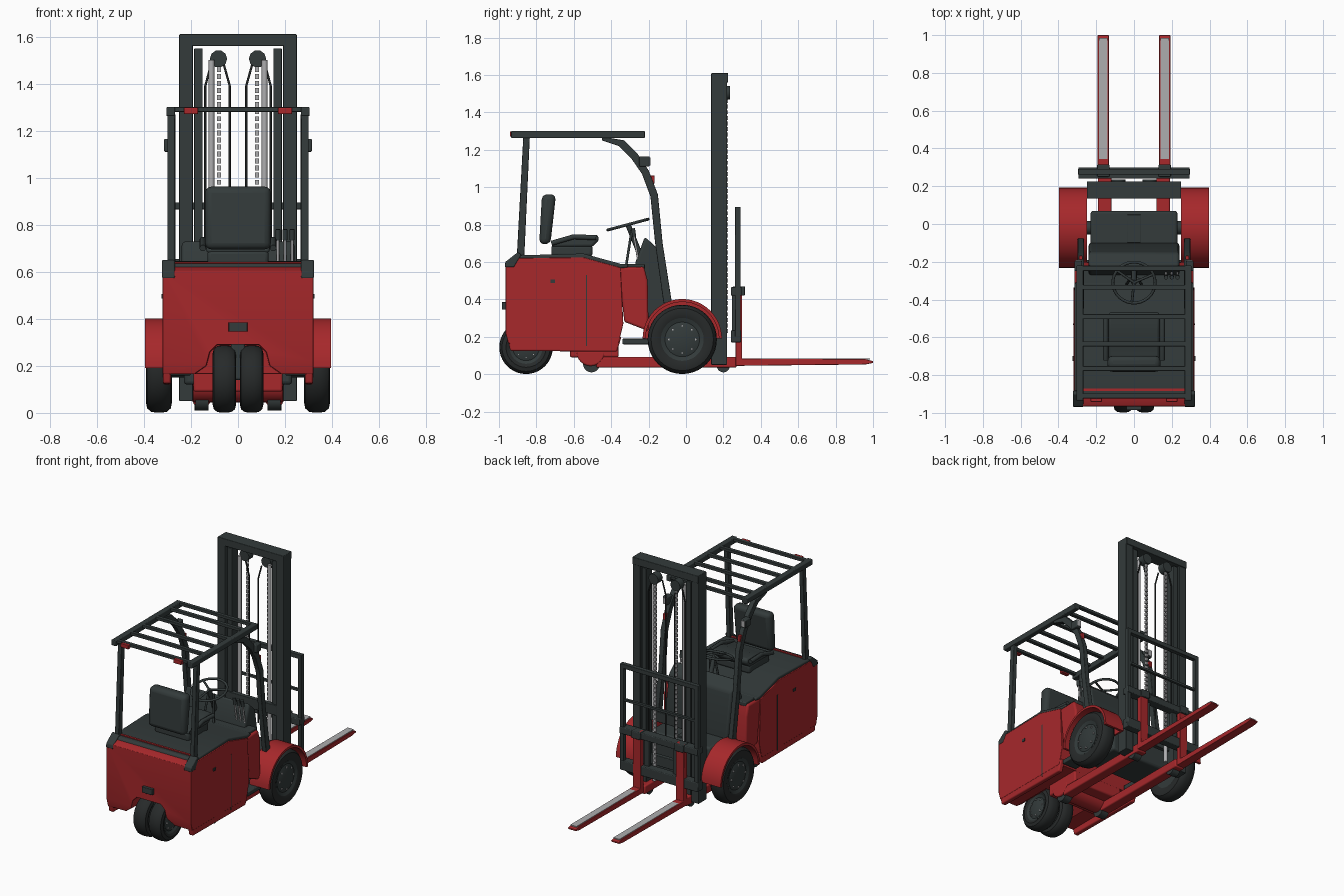
import bpy, bmesh, math
from mathutils import Vector, Matrix

if "Cube" in bpy.data.objects:
    bpy.data.objects.remove(bpy.data.objects["Cube"], do_unlink=True)


def material(name, r, g, b):
    m = bpy.data.materials.new(name)
    m.use_nodes = True
    m.diffuse_color = (r, g, b, 1)
    bsdf = next(n for n in m.node_tree.nodes if n.type == 'BSDF_PRINCIPLED')
    bsdf.inputs["Base Color"].default_value = (r, g, b, 1)
    return m


RED = material("red paint", .385, .021, .024)
DARK = material("charcoal paint", .033, .043, .043)
TYRE = material("black rubber", .02, .023, .023)
GREY = material("bare steel", .42, .42, .43)


def finish(name, bm, mat, bevel=0, mirror=False):
    bmesh.ops.recalc_face_normals(bm, faces=bm.faces)
    me = bpy.data.meshes.new(name)
    bm.to_mesh(me)
    bm.free()
    me.materials.append(mat)
    ob = bpy.data.objects.new(name, me)
    bpy.context.collection.objects.link(ob)
    if bevel:
        mod = ob.modifiers.new("bevel", 'BEVEL')
        mod.width, mod.segments, mod.limit_method = bevel, 3, 'ANGLE'
    if mirror:
        ob.modifiers.new("mirror", 'MIRROR')
    return ob


def add_box(bm, x0, x1, y0, y1, z0, z1):
    size = Matrix.Diagonal((x1 - x0, y1 - y0, z1 - z0, 1))
    centre = Matrix.Translation(((x0 + x1) / 2, (y0 + y1) / 2, (z0 + z1) / 2))
    bmesh.ops.create_cube(bm, size=1, matrix=centre @ size)


def box(name, x, y, z, mat, bevel=0, mirror=False):
    bm = bmesh.new()
    add_box(bm, *x, *y, *z)
    return finish(name, bm, mat, bevel, mirror)


def prism(name, outline, x0, x1, mat, bevel=0, mirror=False):
    """Extrude a (y, z) outline along x."""
    bm = bmesh.new()
    face = bm.faces.new([bm.verts.new((x0, y, z)) for y, z in outline])
    ext = bmesh.ops.extrude_face_region(bm, geom=[face])
    moved = [v for v in ext["geom"] if isinstance(v, bmesh.types.BMVert)]
    bmesh.ops.translate(bm, verts=moved, vec=(x1 - x0, 0, 0))
    return finish(name, bm, mat, bevel, mirror)


def lathe(name, profile, y, z, mat, mirror=True, steps=40):
    """Spin an (x, radius) profile about the axle at (y, z)."""
    bm = bmesh.new()
    vs = [bm.verts.new((x, y, z + r)) for x, r in profile]
    es = [bm.edges.new(p) for p in zip(vs, vs[1:])]
    bmesh.ops.spin(bm, geom=vs + es, cent=(0, y, z), axis=(1, 0, 0),
                   angle=2 * math.pi, steps=steps, use_duplicate=False)
    bmesh.ops.remove_doubles(bm, verts=bm.verts, dist=.0004)
    return finish(name, bm, mat, mirror=mirror)


def tube(name, points, radius, mat, mirror=False, cyclic=False):
    cu = bpy.data.curves.new(name, 'CURVE')
    cu.dimensions, cu.bevel_depth, cu.bevel_resolution = '3D', radius, 3
    cu.use_fill_caps = True
    sp = cu.splines.new('POLY')
    sp.points.add(len(points) - 1)
    for p, co in zip(sp.points, points):
        p.co = (*co, 1)
    sp.use_cyclic_u = cyclic
    cu.materials.append(mat)
    ob = bpy.data.objects.new(name, cu)
    bpy.context.collection.objects.link(ob)
    if mirror:
        ob.modifiers.new("mirror", 'MIRROR')
    return ob


def arc(cy, cz, r, a0, a1, n=24):
    angles = [math.radians(a0 + (a1 - a0) * i / n) for i in range(n + 1)]
    return [(cy + r * math.cos(a), cz + r * math.sin(a)) for a in angles]


# Body shell with the steering wheel arch cut out, side skirts and belly
body = prism("body", [(-.95, .165), (-.965, .22), (-.965, .6), (-.92, .62), (-.55, .625),
                      (-.35, .57), (-.335, .27), (-.36, .165)], -.32, .32, RED)
bm = bmesh.new()
arch = [(-.185, .05), (-.18, .17), (-.135, .2), (-.12, .26), (-.09, .29)]
arch += [(-x, z) for x, z in reversed(arch)]
face = bm.faces.new([bm.verts.new((x, -1.1, z)) for x, z in arch])
ext = bmesh.ops.extrude_face_region(bm, geom=[face])
bmesh.ops.translate(bm, vec=(0, .44, 0),
                    verts=[v for v in ext["geom"] if isinstance(v, bmesh.types.BMVert)])
cutter = finish("arch_cutter", bm, RED)
cutter.hide_render = True
cut = body.modifiers.new("arch", 'BOOLEAN')
cut.object, cut.operation = cutter, 'DIFFERENCE'
bpy.context.view_layer.objects.active = body
bpy.ops.object.modifier_apply(modifier="arch")
bpy.data.objects.remove(cutter, do_unlink=True)
soft = body.modifiers.new("bevel", 'BEVEL')
soft.width, soft.segments, soft.limit_method = .018, 2, 'ANGLE'
prism("side_skirt", [(-.94, .125), (-.955, .2), (-.345, .2), (-.37, .12)],
      .285, .319, RED, .008, True)
box("belly", (-.19, .19), (-.62, -.36), (.09, .2), RED, .01)

prism("front_side_panel", [(-.36, .57), (-.225, .575), (-.205, .5), (-.2, .23), (-.33, .28)],
      -.315, .315, RED, .012)
prism("hood", [(-.93, .605), (-.91, .635), (-.55, .645), (-.35, .59), (-.31, .59),
               (-.31, .57), (-.36, .565), (-.55, .615)], -.314, .314, DARK, .008)
box("footwell_top", (-.298, .298), (-.33, -.22), (.56, .589), DARK, .006)
prism("hood_corner", [(-.969, .572), (-.966, .6), (-.9, .652), (-.88, .64), (-.92, .572)],
      .268, .323, DARK, .006, True)
box("hood_stripe", (-.27, .27), (-.885, -.87), (.634, .642), RED)
box("rear_plate", (-.04, .04), (-.985, -.96), (.345, .385), DARK, .003)
box("door_seam", (.318, .322), (-.535, -.528), (.15, .53), DARK, 0, True)
box("door_lock", (.318, .325), (-.725, -.7), (.487, .505), DARK, 0, True)
box("step", (.2, .31), (-.34, -.19), (.16, .19), DARK, .005, True)

# Front cowl and chassis
box("front_deck", (-.23, .23), (-.19, .07), (.12, .37), DARK, .015)
prism("cowl", [(-.27, .3), (-.27, .6), (-.22, .735), (-.15, .67), (-.1, .37), (-.11, .3)],
      -.24, .24, DARK, .015)
box("cowl_rib", (-.035, .035), (-.1, .05), (.36, .38), DARK, .004)
box("chassis_beam", (.12, .19), (-.48, .27), (.035, .093), RED, .008, True)
prism("rear_beam_housing", arc(-.51, .12, .076, 180, 360, 12), -.192, .192, RED, .008)
lathe("beam_roller", [(.125, 0), (.125, .045), (.18, .045), (.18, 0)], -.505, .055, DARK)
lathe("mast_roller", [(.13, 0), (.13, .035), (.185, .035), (.185, 0)], .2, .045, DARK)
lathe("front_axle", [(-.3, 0), (-.3, .035), (.3, .035), (.3, 0)], -.02, .185, DARK, False)


# Wheels
def wheel(name, x0, x1, r, y, z, bolts_x):
    w = x1 - x0
    lathe(name + "_tyre", [(x0 + w * .1, r * .6), (x0, r * .75), (x0 + w * .05, r * .9),
                           (x0 + w * .2, r * .98), (x0 + w * .4, r), (x1 - w * .4, r),
                           (x1 - w * .2, r * .98), (x1 - w * .05, r * .9),
                           (x1, r * .75), (x1 - w * .1, r * .6)], y, z, TYRE)
    lathe(name + "_hub", [(x0 + w * .1, 0), (x0 + w * .1, r * .62), (x1 - w * .08, r * .62),
                          (x1 - w * .16, r * .5), (x1 - w * .05, r * .3), (x1 - w * .05, 0)],
          y, z, DARK)
    bm = bmesh.new()
    for by, bz in arc(y, z, r * .4, 0, 315, 7):
        s = r * .025
        add_box(bm, bolts_x - .015, bolts_x, by - s, by + s, bz - s, bz + s)
    finish(name + "_bolts", bm, GREY, 0, True)


wheel("drive", .28, .392, .185, -.02, .186, .388)
wheel("steer", .008, .108, .143, -.855, .144, .105)
box("steer_fork", (-.03, .03), (-.9, -.8), (.14, .3), DARK, .01)

# Fenders over the drive wheels
prism("fender", arc(-.02, .19, .212, 0, 180) + arc(-.02, .19, .196, 180, 0),
      .25, .396, RED, 0, True)
prism("fender_cheek", arc(-.02, .19, .2, 0, 180), .25, .262, RED, 0, True)

# Mast
box("mast_outer_rail", (.192, .25), (.135, .22), (.05, 1.6), DARK, .004, True)
box("mast_inner_rail", (.15, .186), (.15, .215), (.08, 1.55), DARK, .004, True)
box("mast_top_beam", (-.25, .25), (.135, .225), (1.56, 1.61), DARK, .004)
for z in (.2, .5):
    box("mast_cross_beam", (-.2, .2), (.14, .17), (z, z + .07), DARK, .004)
tube("lift_cylinder", [(.113, .18, .1), (.113, .18, 1.5)], .013, GREY, True)
tube("chain_pulley", [(.083, .185, 1.505), (.083, .235, 1.505)], .037, DARK, True)
bm = bmesh.new()
for i in range(42):
    z = .22 + i * .03
    add_box(bm, .072, .089, .212, .224, z, z + .021)
finish("lift_chain", bm, GREY, 0, True)
tube("inner_hose", [(.06, .17, 1.48), (.035, .17, 1.39), (.035, .17, .4)], .005, TYRE, True)
tube("outer_hose", [(.115, .205, 1.48), (.139, .205, 1.39), (.139, .205, .4)],
     .005, TYRE, True)

# Carriage, load backrest and forks
box("carriage_upper_bar", (-.295, .295), (.24, .3), (.42, .465), DARK, .005)
box("carriage_lower_bar", (-.295, .295), (.24, .295), (.17, .235), DARK, .005)
box("carriage_plate", (.09, .13), (.245, .27), (.18, .46), DARK, .004, True)
box("backrest_post", (.268, .296), (.262, .292), (.2, .89), DARK, .003, True)
box("backrest_top", (-.296, .296), (.262, .292), (.865, .895), DARK, .003)
box("backrest_bar", (-.28, .28), (.268, .286), (.64, .655), DARK)
box("fork_hook", (.13, .195), (.25, .315), (.42, .47), DARK, .005, True)
prism("fork", [(.265, .47), (.3, .47), (.3, .083), (.96, .08), (1, .07), (1, .06),
               (.96, .052), (.3, .045), (.265, .045)], .133, .193, RED, .003, True)
box("fork_wear_plate", (.14, .186), (.345, .985), (.078, .085), GREY, 0, True)

# Overhead guard
box("guard_side_rail", (.268, .305), (-.935, -.22), (1.262, 1.3), DARK, .005, True)
for y in (-.91, -.765, -.635, -.49, -.335, -.235):
    box("guard_cross_bar", (-.28, .28), (y - .013, y + .013), (1.28, 1.3), DARK, .003)
prism("rear_pillar", [(-.87, 1.27), (-.835, 1.27), (-.865, .62), (-.905, .62)],
      .27, .3, DARK, .004, True)
prism("front_pillar", [(-.45, 1.27), (-.33, 1.25), (-.26, 1.18), (-.2, 1.09), (-.15, .96),
                       (-.125, .7), (-.075, .38), (-.12, .38), (-.165, .7), (-.19, .95),
                       (-.235, 1.07), (-.29, 1.15), (-.36, 1.22), (-.45, 1.25)],
      .265, .298, DARK, .004, True)
box("tail_light", (.17, .23), (-.942, -.915), (1.27, 1.298), RED, .004, True)
box("guard_lamp", (.275, .315), (-.25, -.195), (1.11, 1.165), DARK, .006, True)
box("lamp_lens", (.281, .309), (-.197, -.191), (1.117, 1.158), GREY, 0, True)
box("pillar_marker", (.272, .292), (-.19, -.168), (1.02, 1.062), RED, .003, True)

# Seat
box("seat_base", (-.13, .13), (-.72, -.5), (.63, .69), DARK, .015)
prism("seat_cushion", [(-.72, .68), (-.71, .71), (-.64, .72), (-.56, .745), (-.47, .745),
                       (-.465, .715), (-.5, .68)], -.135, .135, DARK, .014)
prism("seat_back", [(-.785, .695), (-.77, .962), (-.695, .962), (-.725, .695)],
      -.14, .14, DARK, .028)
tube("armrest", [(.15, -.72, .7), (.15, -.6, .735), (.15, -.48, .73)], .014, DARK, True)

# Steering wheel, column and levers
centre, tilt = Vector((0, -.31, .8)), Matrix.Rotation(math.radians(15), 3, 'X')
ring = [centre + tilt @ Vector((x, y, 0)) for x, y in arc(0, 0, .112, 0, 348, 29)]
tube("steering_wheel", ring, .008, DARK, cyclic=True)
for i in (2, 12, 22):
    tube("steering_spoke", [centre, ring[i]], .007, DARK)
tube("steering_column", [centre, (0, -.23, .6)], .015, DARK)
tube("column_brace", [(.02, -.29, .77), (.04, -.32, .58)], .007, DARK, True)
for x in (.17, .2, .23):
    tube("control_lever", [(x, -.25, .58), (x, -.28, .75)], .006, GREY)
    tube("lever_knob", [(x, -.277, .735), (x, -.283, .78)], .011, DARK)

# Smooth shading with sharp edges kept
bpy.ops.object.select_all(action='DESELECT')
for ob in bpy.context.collection.objects:
    if ob.type == 'MESH':
        ob.select_set(True)
        bpy.context.view_layer.objects.active = ob
bpy.ops.object.shade_smooth_by_angle(angle=math.radians(35))
